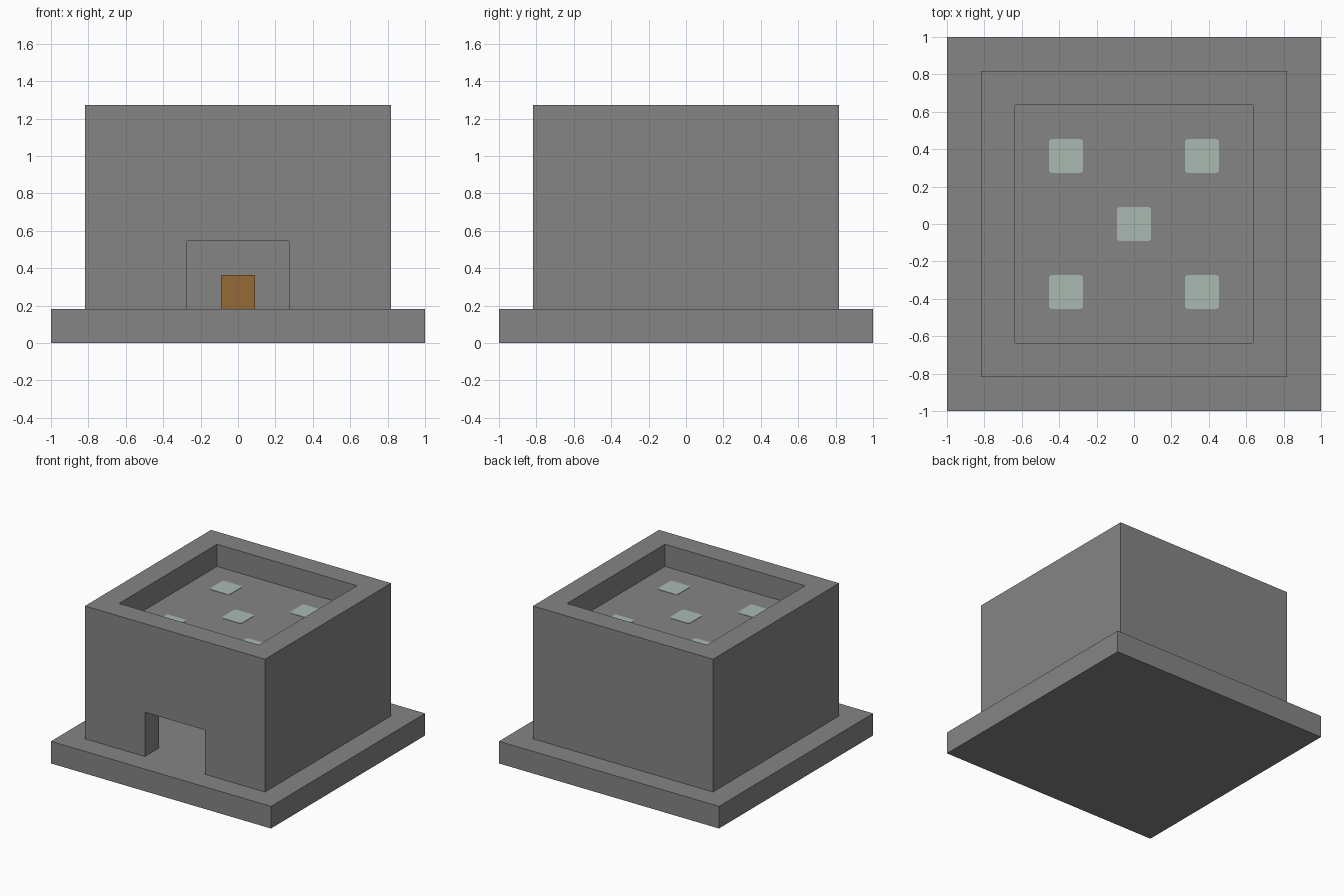
import bpy
import bmesh

cube = bpy.data.objects.get("Cube")
if cube:
    bpy.data.objects.remove(cube, do_unlink=True)

U = 2 / 22  # one building block


def material(name, color):
    mat = bpy.data.materials.new(name)
    mat.use_nodes = True
    mat.diffuse_color = (*color, 1)
    mat.node_tree.nodes["Principled BSDF"].inputs["Base Color"].default_value = (*color, 1)
    return mat


stone = material("stone grey", (0.235, 0.235, 0.235))
glass = material("pale glass", (0.40, 0.49, 0.45))
wood = material("brown wood", (0.29, 0.145, 0.035))


def box(name, low, high, mat=None, corner=0):
    """Box between two corners given in block units, with optional rounded upright edges."""
    bm = bmesh.new()
    bmesh.ops.create_cube(bm, size=1)
    for v in bm.verts:
        v.co = [U * ((a + b) / 2 + c * (b - a)) for a, b, c in zip(low, high, v.co)]
    if corner:
        upright = [e for e in bm.edges if abs(e.verts[0].co.z - e.verts[1].co.z) > U / 10]
        bmesh.ops.bevel(bm, geom=upright, offset=corner, segments=2, profile=0.5, affect='EDGES')
    mesh = bpy.data.meshes.new(name)
    bm.to_mesh(mesh)
    bm.free()
    obj = bpy.data.objects.new(name, mesh)
    bpy.context.collection.objects.link(obj)
    if mat:
        mesh.materials.append(mat)
    return obj


def cut(target, cutter):
    mod = target.modifiers.new(cutter.name, 'BOOLEAN')
    mod.operation = 'DIFFERENCE'
    mod.solver = 'EXACT'
    mod.object = cutter
    bpy.context.view_layer.objects.active = target
    bpy.ops.object.modifier_apply(modifier=mod.name)
    bpy.data.objects.remove(cutter, do_unlink=True)


# Ground slab, also the floor of the room
box("base_slab", (-11, -11, 0), (11, 11, 2), stone)

# Hollow building with a sunken roof and an open doorway
building = box("building", (-9, -9, 2), (9, 9, 14), stone)
cut(building, box("room_cutter", (-7, -7, 1), (7, 7, 10)))
cut(building, box("roof_cutter", (-7, -7, 12), (7, 7, 15)))
cut(building, box("doorway_cutter", (-3, -10, 1), (3, -6, 6)))

# Skylights set through the roof
for i, (x, y) in enumerate([(0, 0), (-4, -4), (4, -4), (-4, 4), (4, 4)]):
    box(f"skylight_{i + 1}", (x - 1, y - 1, 9.97), (x + 1, y + 1, 12.03), glass, corner=0.015)

# Wooden block in the middle of the room
box("wooden_block", (-1, -1, 2), (1, 1, 4), wood)
